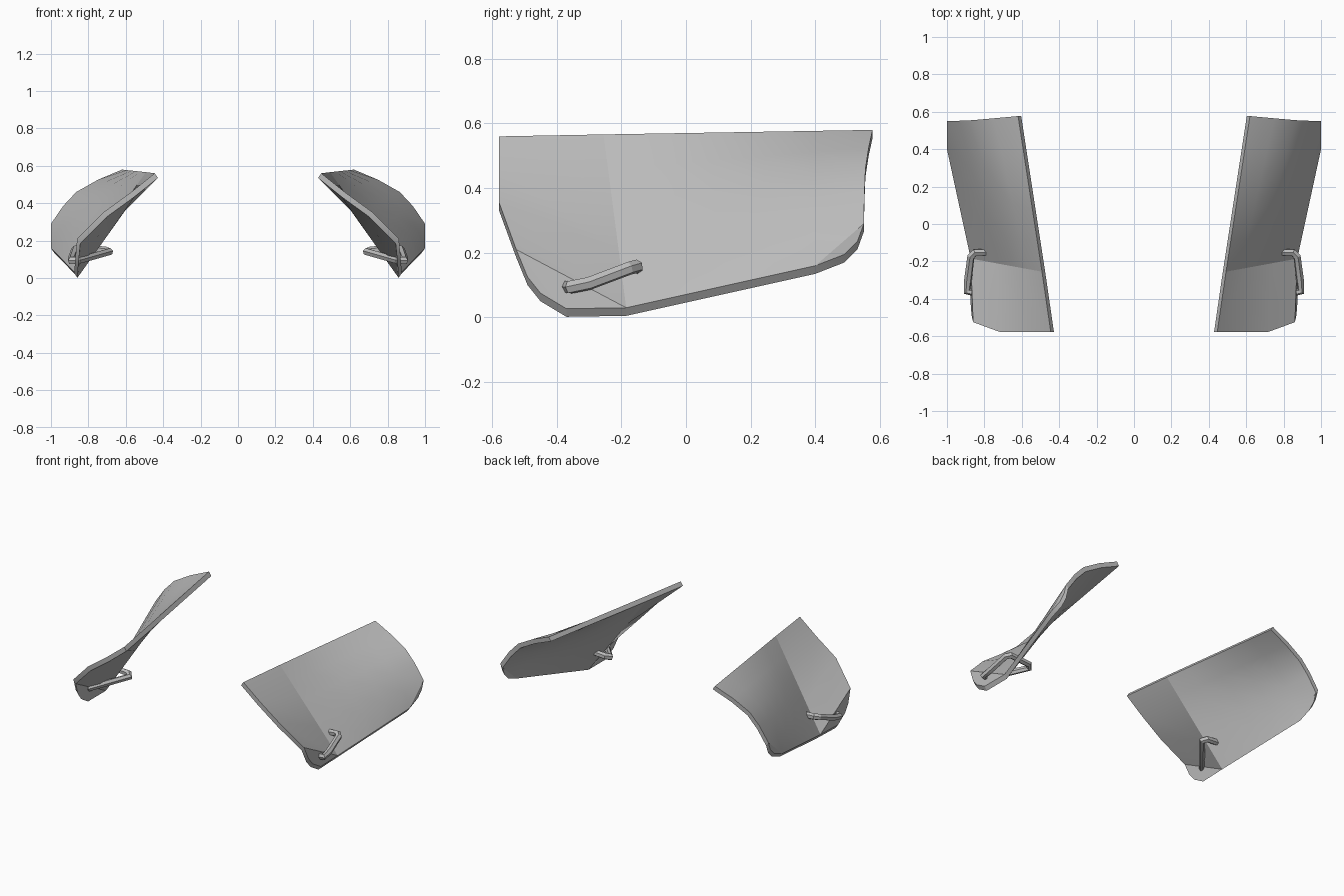
import bpy, bmesh, math
from mathutils import Vector

if "Cube" in bpy.data.objects:
    bpy.data.objects.remove(bpy.data.objects["Cube"])

grey = bpy.data.materials.new("plain_grey")
grey.use_nodes = True
grey.diffuse_color = (0.5, 0.5, 0.5, 1)
grey.node_tree.nodes["Principled BSDF"].inputs["Base Color"].default_value = (0.5, 0.5, 0.5, 1)


def finish(obj):
    """Mirror the part to the other side and shade it."""
    obj.data.materials.append(grey)
    mirror = obj.modifiers.new("Mirror", 'MIRROR')
    mirror.use_clip = False
    mirror.use_mirror_merge = False
    bpy.ops.object.select_all(action='DESELECT')
    obj.select_set(True)
    bpy.context.view_layer.objects.active = obj
    bpy.ops.object.shade_smooth_by_angle(angle=math.radians(22))


# Curved plate: ruled panels between a front edge, a straight crease and a rear edge
front = [Vector(p) for p in [(.445, -.578, .56), (.57, -.578, .46), (.715, -.578, .355), (.86, -.525, .21)]]
rear = [Vector(p) for p in [(.62, .577, .58), (.75, .565, .525), (.865, .555, .46),
                            (.935, .552, .385), (1, .55, .29), (1, .4, .16)]]
crease_top, crease_low = Vector((.492, -.255, .566)), Vector((.873, -.185, .03))
toe = [Vector(p) for p in [(.868, -.49, .125), (.872, -.45, .075), (.876, -.37, .027)]]
heel = [Vector(p) for p in [(1, .49, .195), (1, .53, .235)]]

bm = bmesh.new()


def face(points):
    bm.faces.new([bm.verts.new(p) for p in points])


def ruled(edge_a, edge_b, steps):
    cols = [[a.lerp(b, i / steps) for a, b in zip(edge_a, edge_b)] for i in range(steps + 1)]
    for c, d in zip(cols, cols[1:]):
        for j in range(len(c) - 1):
            face([c[j], c[j + 1], d[j + 1], d[j]])


def crease(n):
    return [crease_top.lerp(crease_low, i / (n - 1)) for i in range(n)]


ruled(front, crease(len(front)), 1)
ruled(crease(len(rear)), rear, 5)
face([front[-1], toe[-1], crease_low])
face([front[-1]] + toe)
face([rear[-2], rear[-1]] + heel)
bmesh.ops.remove_doubles(bm, verts=bm.verts[:], dist=.0005)

# Thickness, laid inward and downward
sheet = bmesh.ops.extrude_face_region(bm, geom=bm.faces[:], use_keep_orig=True)
inner = [v for v in sheet["geom"] if isinstance(v, bmesh.types.BMVert)]
bmesh.ops.translate(bm, verts=inner, vec=(-.017, 0, -.025))
bmesh.ops.recalc_face_normals(bm, faces=bm.faces[:])
mesh = bpy.data.meshes.new("curved_plates")
bm.to_mesh(mesh)
bm.free()
plates = bpy.data.objects.new("curved_plates", mesh)
bpy.context.collection.objects.link(plates)
finish(plates)

# Ring handle passing through the plate
curve = bpy.data.curves.new("ring_handles", 'CURVE')
curve.dimensions = '3D'
curve.bevel_depth = .021
curve.bevel_resolution = 1
curve.use_fill_caps = True
path = [(.892, -.36, .093), (.888, -.3, .105), (.872, -.175, .152), (.85, -.152, .158),
        (.71, -.152, .148), (.688, -.175, .14), (.85, -.37, .095)]
spline = curve.splines.new('POLY')
spline.points.add(len(path) - 1)
for point, co in zip(spline.points, path):
    point.co = (*co, 1)
spline.use_cyclic_u = True
tube = bpy.data.objects.new("ring_source", curve)
bpy.context.collection.objects.link(tube)
ring_mesh = bpy.data.meshes.new_from_object(tube.evaluated_get(bpy.context.evaluated_depsgraph_get()))
bpy.data.objects.remove(tube)
rings = bpy.data.objects.new("ring_handles", ring_mesh)
bpy.context.collection.objects.link(rings)
finish(rings)
